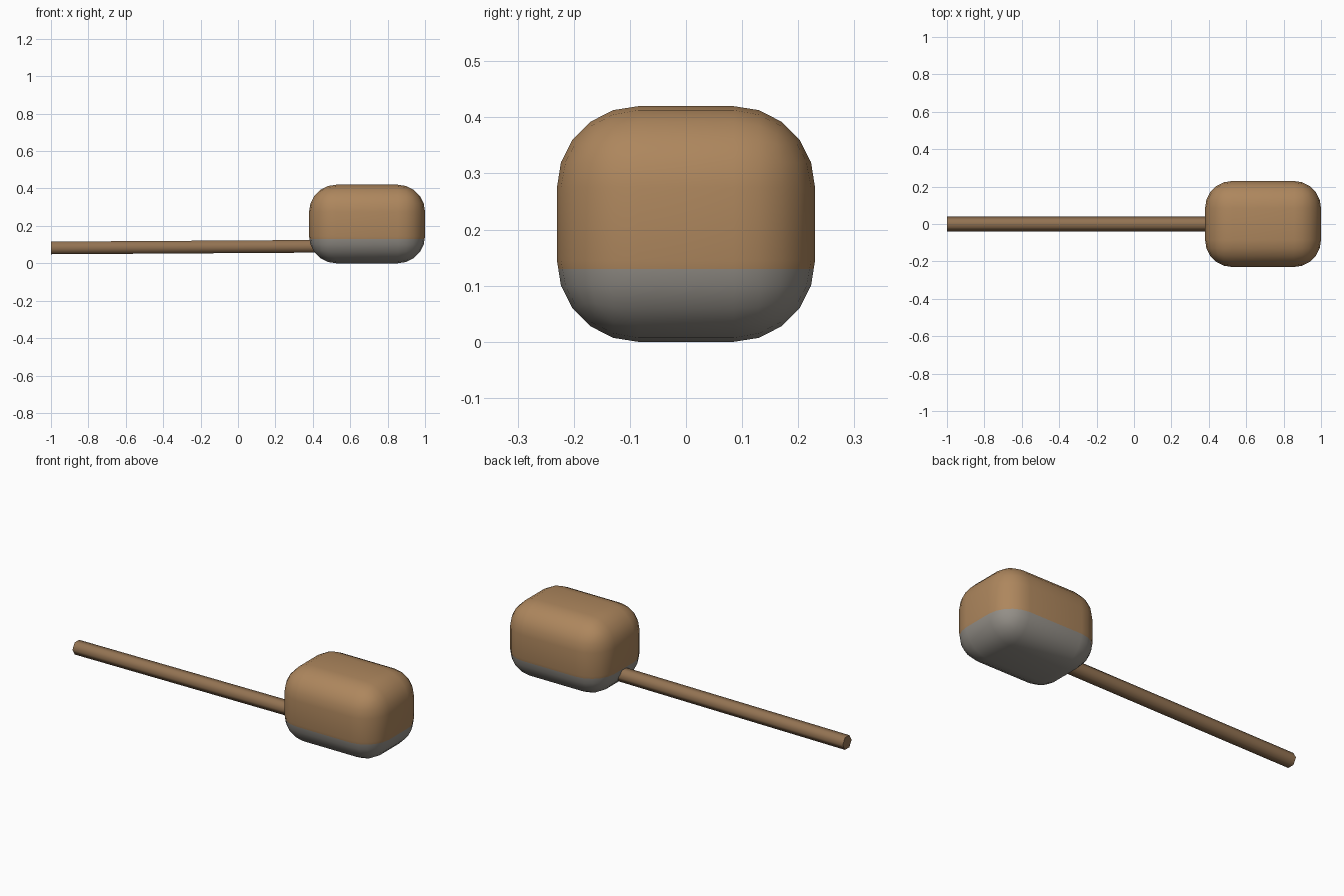
import bpy, bmesh
from mathutils import Vector

if "Cube" in bpy.data.objects:
    bpy.data.objects.remove(bpy.data.objects["Cube"])


def material(name, rgb):
    m = bpy.data.materials.new(name)
    m.diffuse_color = (*rgb, 1)
    m.use_nodes = True
    m.node_tree.nodes["Principled BSDF"].inputs["Base Color"].default_value = m.diffuse_color
    return m


def add_object(name, bm, mats):
    bmesh.ops.recalc_face_normals(bm, faces=bm.faces)
    me = bpy.data.meshes.new(name)
    bm.to_mesh(me)
    bm.free()
    ob = bpy.data.objects.new(name, me)
    bpy.context.collection.objects.link(ob)
    for m in mats:
        me.materials.append(m)
    bpy.ops.object.select_all(action='DESELECT')
    ob.select_set(True)
    bpy.context.view_layer.objects.active = ob
    bpy.ops.object.shade_smooth_by_angle(angle=1.1)
    return ob


wood = material("wood", (0.42, 0.24, 0.11))
dark_wood = material("handle_wood", (0.29, 0.17, 0.085))
grey = material("grey_base", (0.30, 0.28, 0.25))

# Mallet head: rounded block with a grey striking face underneath
bm = bmesh.new()
bmesh.ops.create_cube(bm, size=1)
for v in bm.verts:
    v.co = Vector((v.co.x * 0.62 + 0.69, v.co.y * 0.46, v.co.z * 0.42 + 0.21))
bmesh.ops.bevel(bm, geom=bm.edges[:], offset=0.145, offset_type='OFFSET',
                segments=5, profile=0.5, affect='EDGES')
bmesh.ops.bisect_plane(bm, geom=bm.verts[:] + bm.edges[:] + bm.faces[:],
                       plane_co=(0, 0, 0.13), plane_no=(0, 0, 1))
for f in bm.faces:
    f.material_index = 1 if f.calc_center_median().z < 0.13 else 0
add_object("mallet_head", bm, [wood, grey])

# Handle: six-sided rod, slightly tilted, running into the head
bm = bmesh.new()
r = 0.039
hexagon = [(r, 0), (r / 2, r * 0.866), (-r / 2, r * 0.866),
           (-r, 0), (-r / 2, -r * 0.866), (r / 2, -r * 0.866)]
ends = [[bm.verts.new((x, y, zc + z)) for y, z in hexagon]
        for x, zc in ((-1.0, 0.082), (0.45, 0.091))]
for i in range(6):
    j = (i + 1) % 6
    bm.faces.new((ends[0][i], ends[0][j], ends[1][j], ends[1][i]))
for ring in ends:
    bm.faces.new(ring)
add_object("handle", bm, [dark_wood])
